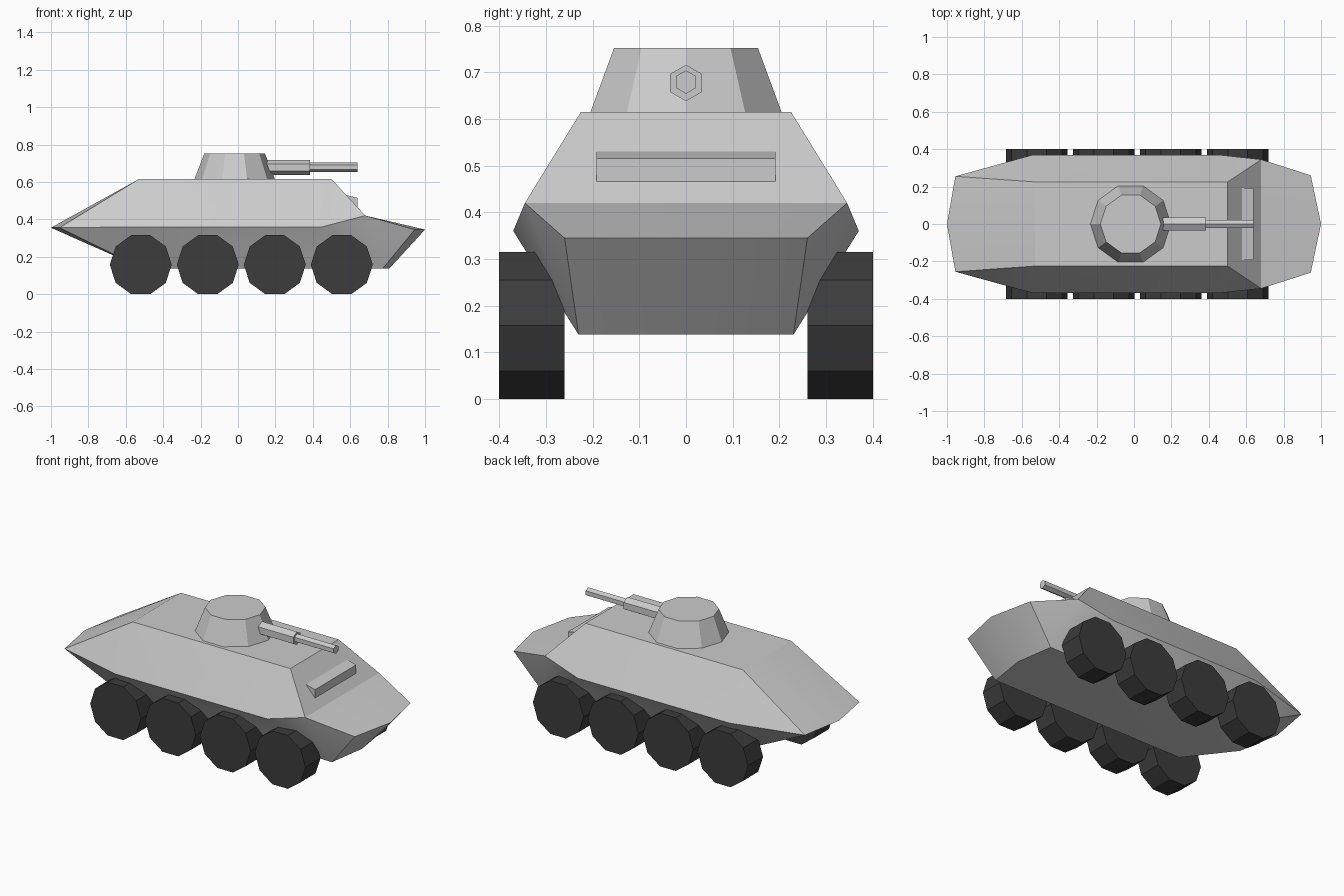
import bpy, bmesh
from math import pi, radians

if "Cube" in bpy.data.objects:
    bpy.data.objects.remove(bpy.data.objects["Cube"])


def make_object(name, bm):
    bmesh.ops.recalc_face_normals(bm, faces=bm.faces)
    mesh = bpy.data.meshes.new(name)
    bm.to_mesh(mesh)
    bm.free()
    obj = bpy.data.objects.new(name, mesh)
    bpy.context.collection.objects.link(obj)
    return obj


def cone(name, sides, r1, r2, depth, loc, rot=(0, 0, 0)):
    bpy.ops.mesh.primitive_cone_add(vertices=sides, radius1=r1, radius2=r2,
                                    depth=depth, location=loc, rotation=rot)
    obj = bpy.context.object
    obj.name = name
    return obj


# Hull: one half from a few corner points, mirrored across y
pts = {
    "tail": (-1.0, 0, .355), "tail_side": (-.955, .255, .355),
    "belt_rear": (-.54, .37, .36), "belt_front": (.45, .37, .36),
    "brow": (.68, .345, .42), "brow_mid": (.68, 0, .42),
    "nose_side": (.945, .26, .345), "nose": (1.0, 0, .345),
    "deck_rear": (-.53, .225, .615), "deck_rear_mid": (-.53, 0, .615),
    "deck_front": (.5, .225, .615), "deck_front_mid": (.5, 0, .615),
    "floor_rear": (-.51, .23, .138), "floor_rear_mid": (-.51, 0, .138),
    "floor_front": (.775, .23, .138), "floor_front_mid": (.81, 0, .138),
}
faces = [
    "tail tail_side deck_rear deck_rear_mid",
    "tail_side belt_rear deck_rear",
    "belt_rear belt_front deck_front deck_rear",
    "belt_front brow deck_front",
    "deck_front brow brow_mid deck_front_mid",
    "brow nose_side nose brow_mid",
    "nose_side floor_front floor_front_mid nose",
    "brow floor_front nose_side",
    "belt_front floor_front brow",
    "belt_rear floor_rear floor_front belt_front",
    "tail_side floor_rear belt_rear",
    "tail floor_rear_mid floor_rear tail_side",
    "floor_rear floor_rear_mid floor_front_mid floor_front",
    "deck_rear deck_front deck_front_mid deck_rear_mid",
]
bm = bmesh.new()
v = {k: bm.verts.new(p) for k, p in pts.items()}
for f in faces:
    bm.faces.new([v[k] for k in f.split()])
geom = bm.verts[:] + bm.edges[:] + bm.faces[:]
bmesh.ops.mirror(bm, geom=geom, axis='Y', merge_dist=.001)
bmesh.ops.remove_doubles(bm, verts=bm.verts[:], dist=.001)
hull = make_object("hull", bm)
bpy.ops.object.select_all(action='DESELECT')
hull.select_set(True)
bpy.context.view_layer.objects.active = hull
bpy.ops.object.shade_smooth_by_angle(angle=radians(30))

# Vision slot hood on the front slope
bm = bmesh.new()
profile = [(.578, .53), (.638, .515), (.638, .465)]
base = bm.faces.new([bm.verts.new((x, -.192, z)) for x, z in profile])
ext = bmesh.ops.extrude_face_region(bm, geom=[base], use_keep_orig=True)
bmesh.ops.translate(bm, vec=(0, .384, 0),
                    verts=[g for g in ext["geom"] if isinstance(g, bmesh.types.BMVert)])
make_object("vision_hood", bm)

# Turret: ten-sided tapered drum with corners on the x axis
cone("turret", 10, .215, .162, .137, (-.018, 0, .6835), (0, 0, pi / 2))

# Gun: stepped hexagonal sleeve and barrel, corners pointing up
cone("gun_sleeve", 6, .039, .039, .28, (.245, 0, .677), (0, pi / 2, 0)).rotation_euler = (-pi / 2, 0, -pi / 2)
cone("gun_barrel", 6, .025, .025, .29, (.495, 0, .679), (0, pi / 2, 0)).rotation_euler = (-pi / 2, 0, -pi / 2)
for n in ("gun_sleeve", "gun_barrel"):
    # turn each hexagon so a corner faces up
    bpy.data.objects[n].rotation_euler = (0, pi / 2, 0)
    me = bpy.data.objects[n].data
    bm = bmesh.new()
    bm.from_mesh(me)
    from_y_to_x = bm.verts[:]
    for vert in from_y_to_x:
        vert.co.x, vert.co.y = vert.co.y, -vert.co.x
    bm.to_mesh(me)
    bm.free()

# Wheels: four ten-sided drums per side, flat at the bottom
rubber = bpy.data.materials.new("rubber")
rubber.diffuse_color = (.045, .045, .045, 1)
rubber.use_nodes = True
rubber.node_tree.nodes["Principled BSDF"].inputs["Base Color"].default_value = rubber.diffuse_color
for side, label in ((-1, "right"), (1, "left")):
    for i in range(4):
        w = cone(f"wheel_{label}_{i + 1}", 10, .1655, .1655, .14,
                 (-.52 + .3583 * i, side * .33, .1575), (pi / 2, 0, 0))
        # turn the decagon about its axle so corners lie fore and aft
        w.rotation_euler = (pi / 2, pi / 2, 0)
        w.data.materials.append(rubber)
